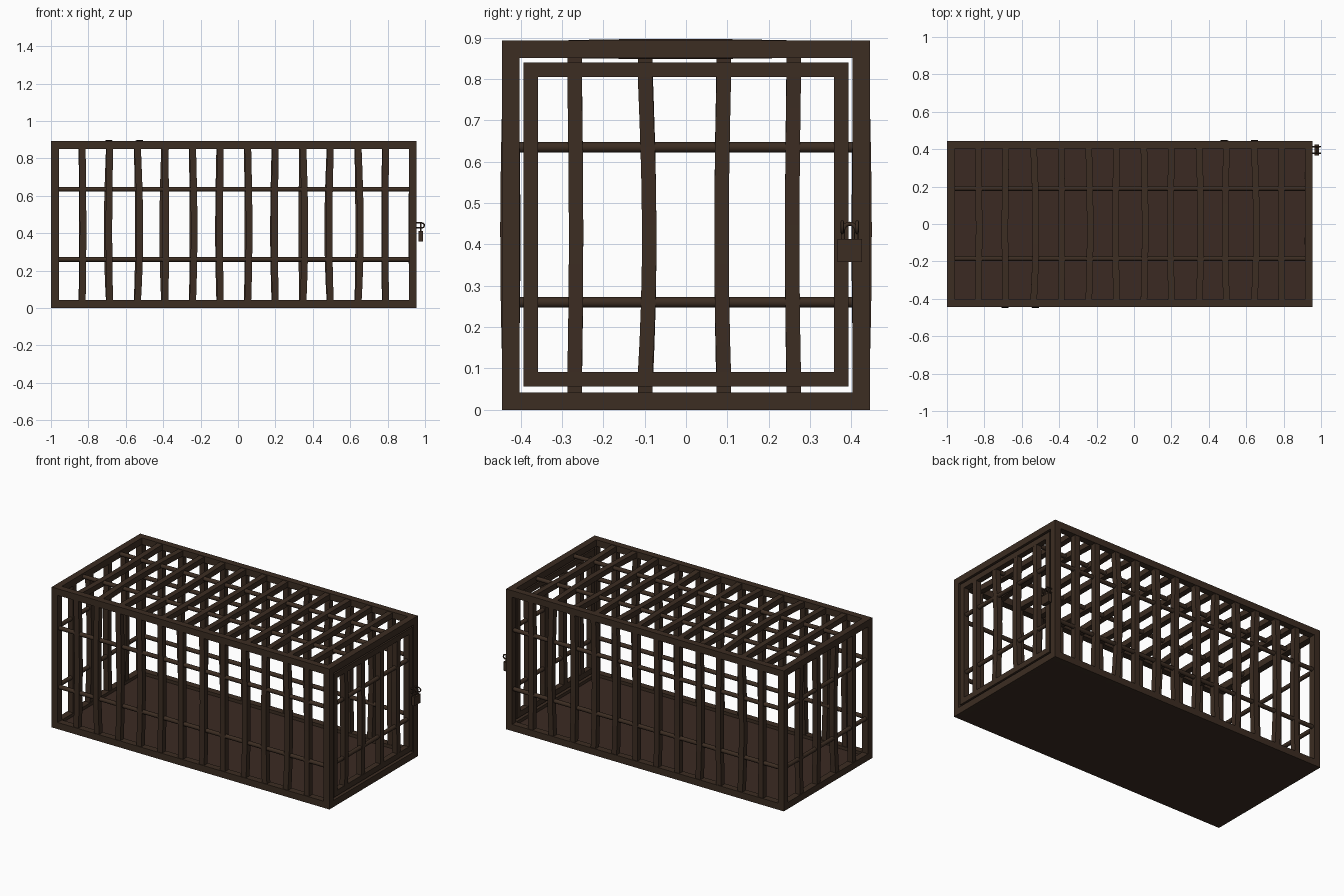
import bpy, bmesh, math
from mathutils import Vector, Matrix

if "Cube" in bpy.data.objects:
    bpy.data.objects.remove(bpy.data.objects["Cube"])


def material(name, col):
    m = bpy.data.materials.new(name)
    m.diffuse_color = (*col, 1)
    m.use_nodes = True
    m.node_tree.nodes["Principled BSDF"].inputs["Base Color"].default_value = m.diffuse_color
    return m


IRON = material("dark brown iron", (0.045, 0.026, 0.016))
FLOOR = material("floor brown", (0.043, 0.023, 0.016))

X0, X1, Y, H, T = -1.0, 0.955, 0.445, 0.893, 0.042
CX = (X0 + X1) / 2


def finish(name, bm, mat=IRON, smooth=False):
    bmesh.ops.recalc_face_normals(bm, faces=bm.faces)
    me = bpy.data.meshes.new(name)
    bm.to_mesh(me)
    bm.free()
    me.materials.append(mat)
    ob = bpy.data.objects.new(name, me)
    bpy.context.collection.objects.link(ob)
    if smooth:
        for p in me.polygons:
            p.use_smooth = len(p.vertices) == 4
    return ob


def add_box(bm, lo, hi):
    lo, hi = Vector(lo), Vector(hi)
    s = hi - lo
    bmesh.ops.create_cube(bm, size=1, matrix=Matrix.Translation((lo + hi) / 2)
                          @ Matrix.Diagonal((s.x, s.y, s.z, 1)))


def add_sweep(bm, pts, radius, sides, side, phase=0.0):
    """Sweep a regular polygon along pts; side is a fixed vector across the path."""
    rings = []
    for i, p in enumerate(pts):
        t = (pts[min(i + 1, len(pts) - 1)] - pts[max(i - 1, 0)]).normalized()
        a = (side - t * side.dot(t)).normalized()
        b = t.cross(a)
        rings.append([bm.verts.new(p + radius * (math.cos(w) * a + math.sin(w) * b))
                      for w in (phase + 2 * math.pi * k / sides for k in range(sides))])
    for r, s in zip(rings, rings[1:]):
        for k in range(sides):
            j = (k + 1) % sides
            bm.faces.new((r[k], r[j], s[j], s[k]))
    bm.faces.new(rings[0])
    bm.faces.new(rings[-1])


def panel(name, origin, u, v, d, bars, half, v0, v1, rods):
    """Bent square bars (position, sideways bow, outward bow) plus straight round rods."""
    u, v, d, o = Vector(u), Vector(v), Vector(d), Vector(origin)
    bm = bmesh.new()
    for pos, bow, out in bars:
        pts = []
        for i in range(9):
            f = i / 8
            k = math.sin(math.pi * f ** 0.9)
            pts.append(o + u * (pos + bow * k) + v * (v0 + (v1 - v0) * f) + d * out * k)
        add_sweep(bm, pts, 0.0175 * math.sqrt(2), 4, u, math.pi / 4)
    finish(name + "_bars", bm)
    bm = bmesh.new()
    for h in rods:
        add_sweep(bm, [o - u * half + v * h, o + u * half + v * h], 0.013, 12, v)
    finish(name + "_rods", bm, smooth=True)


# outer square frame
bm = bmesh.new()
for s in (-1, 1):
    ya, yb = sorted((s * Y, s * (Y - T)))
    for z in (0, H - T):
        add_box(bm, (X0, ya, z), (X1, yb, z + T))
    for x in (X0, X1 - T):
        add_box(bm, (x, ya, T), (x + T, yb, H - T))
for x in (X0, X1 - T):
    for z in (0, H - T):
        add_box(bm, (x, -Y + T, z), (x + T, Y - T, z + T))
finish("cage_frame", bm)

# floor plate
bm = bmesh.new()
add_box(bm, (X0 + 0.01, -Y + 0.01, 0.0), (X1 - 0.01, Y - 0.01, 0.022))
finish("floor_plate", bm, FLOOR)

# long sides and roof share one panel of twelve bent bars
bows = [(0.004, -0.004), (-0.005, 0.008), (0.013, 0.008), (0.004, -0.006),
        (0.008, 0.002), (-0.002, -0.004), (0.007, 0.003), (-0.004, -0.006),
        (0.01, 0.002), (-0.008, -0.003), (0.012, 0.001), (-0.003, -0.005)]
long_bars = [(-0.81 + 0.1475 * i, b, o) for i, (b, o) in enumerate(bows)]
ins = T / 2
span = (X1 - X0) / 2 - T / 2
rods = (0.26, 0.635)
panel("front_side", (CX, -Y + ins, 0), (1, 0, 0), (0, 0, 1), (0, -1, 0), long_bars, span, 0.02, H - 0.02, rods)
panel("back_side", (CX, Y - ins, 0), (-1, 0, 0), (0, 0, 1), (0, 1, 0), long_bars, span, 0.02, H - 0.02, rods)
panel("roof", (CX, -Y, H - ins), (1, 0, 0), (0, 1, 0), (0, 0, 1), long_bars, span, 0.02, 2 * Y - 0.02, rods)

# closed end and door bars
end_bars = [(-0.27, 0.004, 0.002), (-0.1, 0.011, -0.005), (0.092, -0.006, 0.003), (0.261, -0.004, -0.004)]
panel("closed_end", (X0 + ins, 0, 0), (0, 1, 0), (0, 0, 1), (-1, 0, 0), end_bars, Y - T / 2, 0.02, H - 0.02, rods)
panel("door", (X1 - ins, 0, 0), (0, 1, 0), (0, 0, 1), (1, 0, 0), end_bars, 0.385, 0.07, 0.825, rods)

# door frame with a gap all round
bm = bmesh.new()
xa, xb, dy, za, zb, w = X1 - T + 0.003, X1 - 0.003, 0.393, 0.056, 0.84, 0.035
for z in (za, zb - w):
    add_box(bm, (xa, -dy, z), (xb, dy, z + w))
for y in (-dy, dy - w):
    add_box(bm, (xa, y, za + w), (xb, y + w, zb - w))
finish("door_frame", bm)

# padlock body and shackle
LY, LX = 0.396, 0.977
bm = bmesh.new()
add_box(bm, (LX - 0.011, LY - 0.03, 0.357), (LX + 0.011, LY + 0.03, 0.413))
finish("padlock_body", bm)
bm = bmesh.new()
arc = [Vector((LX, LY + 0.016 * math.cos(a), 0.434 + 0.016 * math.sin(a)))
       for a in (math.pi * i / 10 for i in range(11))]
add_sweep(bm, [Vector((LX, LY + 0.016, 0.405))] + arc + [Vector((LX, LY - 0.016, 0.405))],
          0.005, 8, Vector((1, 0, 0)))
finish("padlock_shackle", bm, smooth=True)

# two staples, one on the door and one on the post
bm = bmesh.new()
for y in (LY - 0.018, LY + 0.018):
    arc = [Vector((0.983 + 0.013 * math.cos(a), y, 0.442 + 0.013 * math.sin(a)))
           for a in (-math.pi / 2 + math.pi * i / 8 for i in range(9))]
    add_sweep(bm, [Vector((0.945, y, 0.429))] + arc + [Vector((0.945, y, 0.455))],
              0.004, 8, Vector((0, 1, 0)))
finish("lock_staples", bm, smooth=True)
